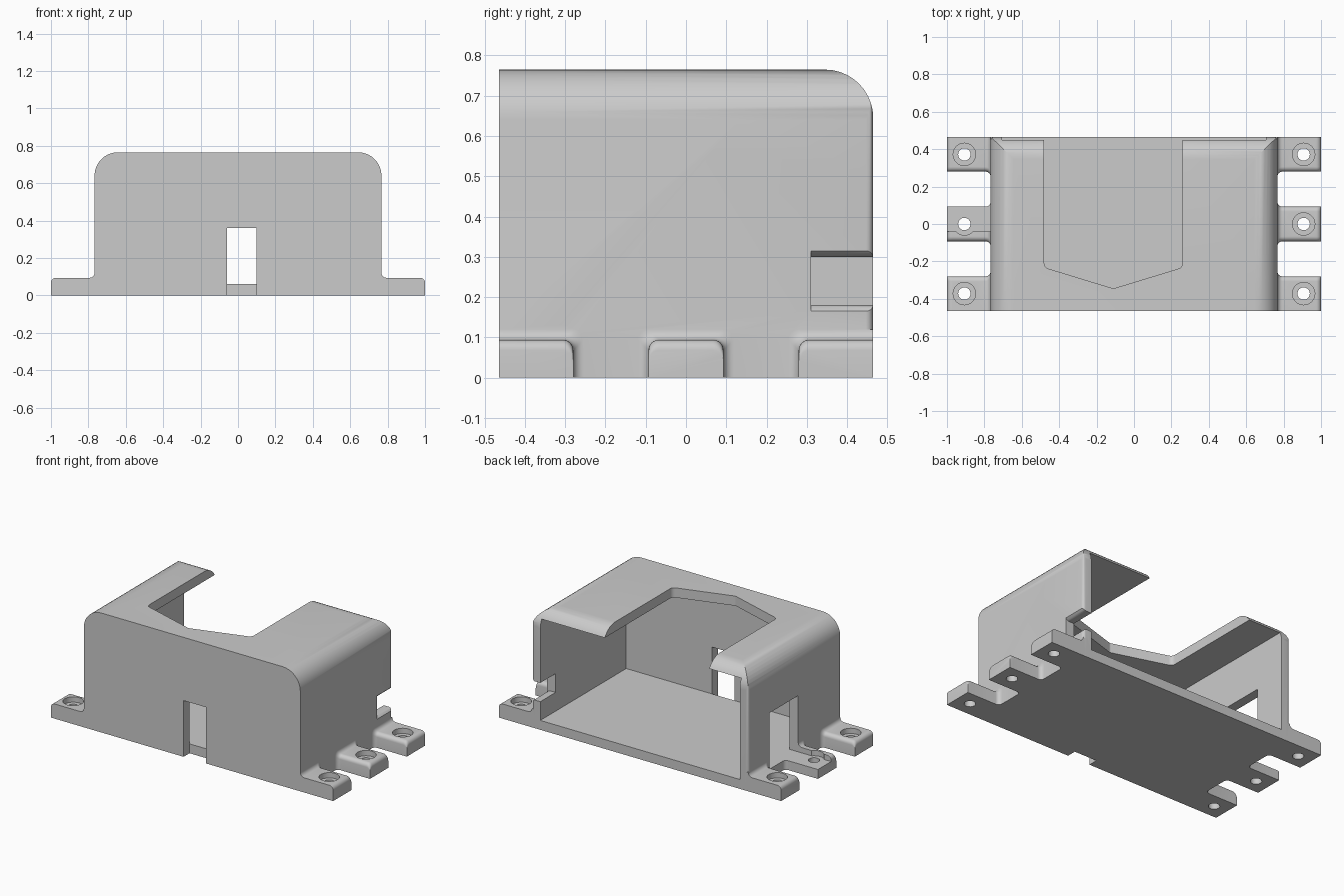
import bpy, bmesh, math
from mathutils import Vector

if "Cube" in bpy.data.objects:
    bpy.data.objects.remove(bpy.data.objects["Cube"])

W, D, H = 0.767, 0.465, 0.765      # half width, half depth, height of housing
T = 0.06                           # wall thickness


def rounded(corners, seg=10):
    """Polygon from (u, v, radius) corners, with arcs at the rounded ones."""
    out, n = [], len(corners)
    for i, (u, v, r) in enumerate(corners):
        p = Vector((u, v))
        if r == 0:
            out.append(p)
            continue
        a = (Vector(corners[i - 1][:2]) - p).normalized()
        b = (Vector(corners[(i + 1) % n][:2]) - p).normalized()
        half = a.angle(b) / 2
        c = p + (a + b).normalized() * r / math.sin(half)
        s = p + a * r / math.tan(half) - c
        e = p + b * r / math.tan(half) - c
        sweep = s.angle(e)
        for k in range(seg + 1):
            t = k / seg
            out.append(c + (s * math.sin((1 - t) * sweep) + e * math.sin(t * sweep)) / math.sin(sweep))
    return out


def loft(name, rings):
    """Closed solid through equal-length rings of 3D points."""
    bm = bmesh.new()
    vs = [[bm.verts.new(p) for p in ring] for ring in rings]
    n = len(vs[0])
    bm.faces.new(vs[0])
    bm.faces.new(vs[-1])
    for a, b in zip(vs, vs[1:]):
        for i in range(n):
            bm.faces.new((a[i], a[(i + 1) % n], b[(i + 1) % n], b[i]))
    bmesh.ops.recalc_face_normals(bm, faces=bm.faces)
    me = bpy.data.meshes.new(name)
    bm.to_mesh(me)
    bm.free()
    ob = bpy.data.objects.new(name, me)
    bpy.context.collection.objects.link(ob)
    return ob


def prism(name, pts, axis, lo, hi):
    place = {'x': lambda p, t: (t, p[0], p[1]),
             'y': lambda p, t: (p[0], t, p[1]),
             'z': lambda p, t: (p[0], p[1], t)}[axis]
    return loft(name, [[place(p, t) for p in pts] for t in (lo, hi)])


def box(name, x0, x1, y0, y1, z0, z1):
    return prism(name, [(x0, y0), (x1, y0), (x1, y1), (x0, y1)], 'z', z0, z1)


def combine(target, tool, op):
    m = target.modifiers.new(op, 'BOOLEAN')
    m.operation, m.solver, m.object = op, 'EXACT', tool
    bpy.context.view_layer.objects.active = target
    bpy.ops.object.modifier_apply(modifier=m.name)
    bpy.data.objects.remove(tool, do_unlink=True)


def tab(side, y0, y1, flat_lo, flat_hi):
    """Mounting tab: rounded top, flared into the wall, rounded outer end."""
    r, top, rings = 0.026, 0.094, []
    steps = [(0.74, r, 0)]
    for k in range(7):                         # fillet against the wall
        a = k / 6 * math.pi / 2
        steps.append((W + r * (1 - math.cos(a)), r * (1 - math.sin(a)), 0))
    for k in range(7):                         # rounded outer edge
        a = k / 6 * math.pi / 2
        steps.append((1 - r + r * math.sin(a), 0, r * (1 - math.cos(a))))
    for x, flare, drop in steps:
        lo = y0 if flat_lo else y0 - flare
        hi = y1 if flat_hi else y1 + flare
        z = top + flare - drop
        sec = rounded([(lo, 0, 0), (lo, z, 0 if flat_lo else r),
                       (hi, z, 0 if flat_hi else r), (hi, 0, 0)], 6)
        rings.append([(side * x, p[0], p[1]) for p in sec])
    return loft("tab", rings)


# Outer body: front, side and plan profiles intersected
body = prism("housing", rounded([(-W, 0, 0), (W, 0, 0), (W, H, .125), (-W, H, .125)]), 'y', -D, D)
combine(body, prism("side_profile", rounded([(-D, -.1, 0), (D, -.1, 0), (D, H, .12), (-D, H, 0)]),
                    'x', -1.2, 1.2), 'INTERSECT')
combine(body, prism("plan_profile", rounded([(-W, -.6, 0), (W, -.6, 0), (W, D, .018), (-W, D, .018)], 5),
                    'z', -.2, 1), 'INTERSECT')

# Six mounting tabs
for side in (-1, 1):
    for y0, y1, fl, fh in ((-D, -.28, True, False), (-.093, .093, False, False), (.28, D, False, True)):
        combine(body, tab(side, y0, y1, fl, fh), 'UNION')

# Interior, open at the back
combine(body, box("cavity", -W + T, W - T, -D + T, .7, T, .703), 'DIFFERENCE')
# Pointed opening in the roof
combine(body, prism("roof_cut", rounded([(-.48, .7, 0), (-.48, -.232, .03), (-.11, -.345, .02),
                                         (.26, -.232, .03), (.26, .7, 0)], 6), 'z', .6, .9), 'DIFFERENCE')
# Front slot
combine(body, box("front_slot", -.06, .10, -.6, -D + T, -.1, .36), 'DIFFERENCE')
# Left side window, trimming the middle tab
combine(body, box("left_window", -1.1, -.69, -.04, .25, T, .42), 'DIFFERENCE')
# Right side notch with flared outer lip
combine(body, prism("right_notch", [(.69, .18), (.745, .18), (.755, .177), (W, .165), (.80, .12),
                                    (.80, .36), (W, .315), (.755, .303), (.745, .30), (.69, .30)],
                    'y', .31, .6), 'DIFFERENCE')

# Screw holes and counterbores
for x in (-.907, .907):
    for y in (-.372, 0, .372):
        for r, z in ((.06, T), (.033, -.1)):
            ring = [(x + r * math.cos(k * math.tau / 32), y + r * math.sin(k * math.tau / 32)) for k in range(32)]
            combine(body, prism("screw_hole", ring, 'z', z, .2), 'DIFFERENCE')

bpy.ops.object.select_all(action='DESELECT')
body.select_set(True)
bpy.context.view_layer.objects.active = body
bpy.ops.object.shade_smooth_by_angle(angle=math.radians(30))
